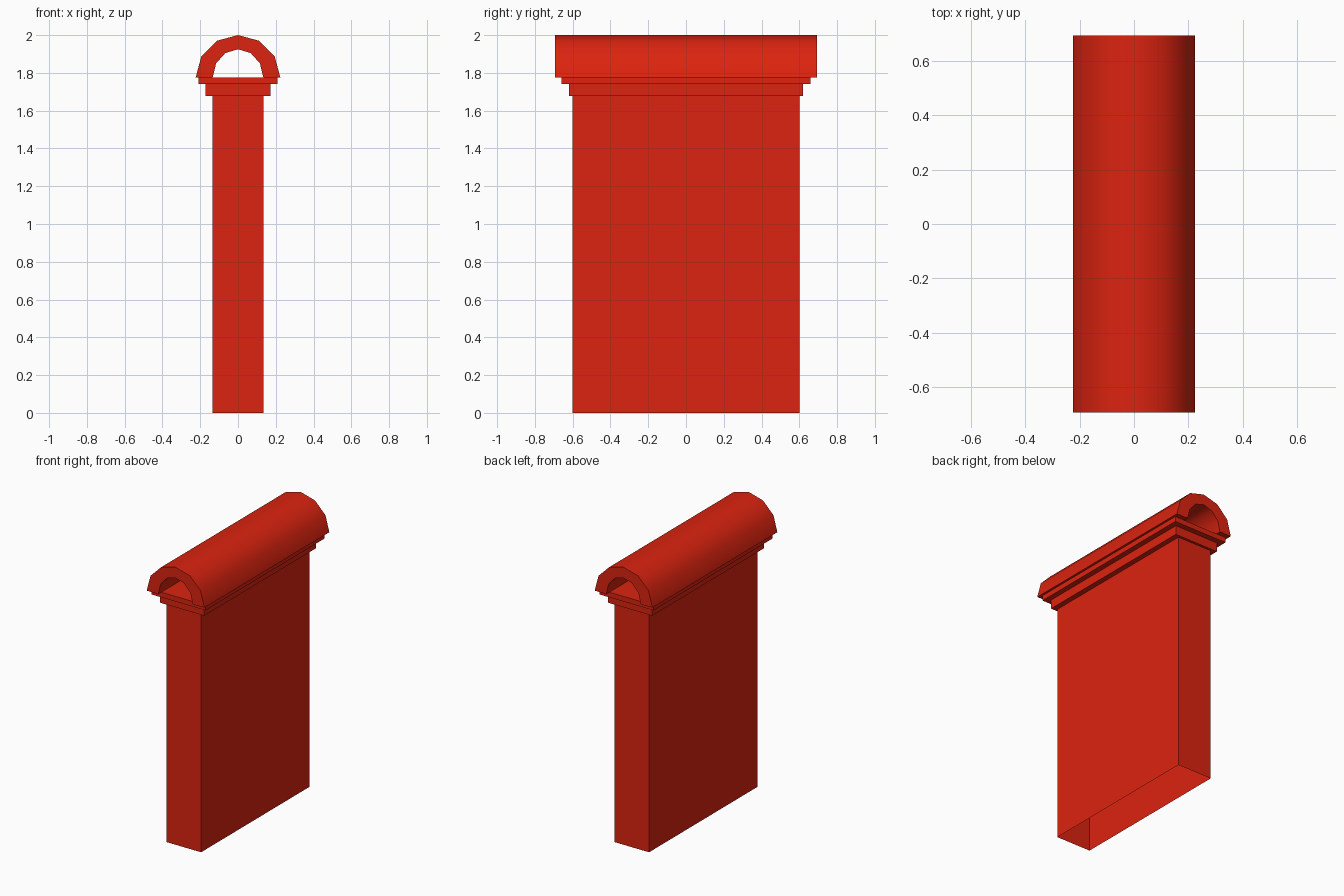
import bpy
import bmesh
from math import cos, sin, pi, radians

cube = bpy.data.objects.get("Cube")
if cube:
    bpy.data.objects.remove(cube, do_unlink=True)

# One red for the whole wall
red = bpy.data.materials.new("brick red")
red.use_nodes = True
color = (0.71, 0.017, 0.005, 1)
red.diffuse_color = color
red.node_tree.nodes["Principled BSDF"].inputs["Base Color"].default_value = color


def add_object(name, bm):
    mesh = bpy.data.meshes.new(name)
    bmesh.ops.recalc_face_normals(bm, faces=bm.faces)
    bm.to_mesh(mesh)
    bm.free()
    mesh.materials.append(red)
    obj = bpy.data.objects.new(name, mesh)
    bpy.context.collection.objects.link(obj)
    return obj


def add_box(name, half_x, half_y, bottom, top, open_bottom=False):
    bm = bmesh.new()
    bmesh.ops.create_cube(bm, size=2)
    for v in bm.verts:
        v.co = (v.co.x * half_x, v.co.y * half_y, top if v.co.z > 0 else bottom)
    if open_bottom:
        base = [f for f in bm.faces if all(v.co.z == bottom for v in f.verts)]
        bmesh.ops.delete(bm, geom=base, context="FACES_ONLY")
    return add_object(name, bm)


# Hollow wall, open underneath, with two stepped ledges
LEDGE, STEP, SEAT = 1.677, 1.74, 1.776
add_box("wall_body", 0.134, 0.601, 0, LEDGE, open_bottom=True)
add_box("lower_ledge", 0.171, 0.619, LEDGE, STEP)
add_box("upper_ledge", 0.209, 0.659, STEP, SEAT)


# Half-round hollow coping tile running along y
def arc(radius_x, radius_z, segments=6):
    angles = [pi * i / segments for i in range(segments + 1)]
    return [(radius_x * cos(a), SEAT + radius_z * sin(a)) for a in angles]


outer, inner = arc(0.224, 0.224), arc(0.134, 0.149)
half_length = 0.693
bm = bmesh.new()
rings = []
for y in (-half_length, half_length):
    rings.append([[bm.verts.new((x, y, z)) for x, z in line] for line in (outer, inner)])
(front_out, front_in), (back_out, back_in) = rings
for a, b in ((front_out, back_out), (front_in, back_in),
             (front_out, front_in), (back_out, back_in)):
    for i in range(len(a) - 1):
        bm.faces.new((a[i], a[i + 1], b[i + 1], b[i]))
for i in (0, -1):
    bm.faces.new((front_out[i], front_in[i], back_in[i], back_out[i]))
tile = add_object("coping_tile", bm)

# Smooth the curve, keep the rims sharp
bpy.ops.object.select_all(action="DESELECT")
tile.select_set(True)
bpy.context.view_layer.objects.active = tile
bpy.ops.object.shade_smooth_by_angle(angle=radians(45))
